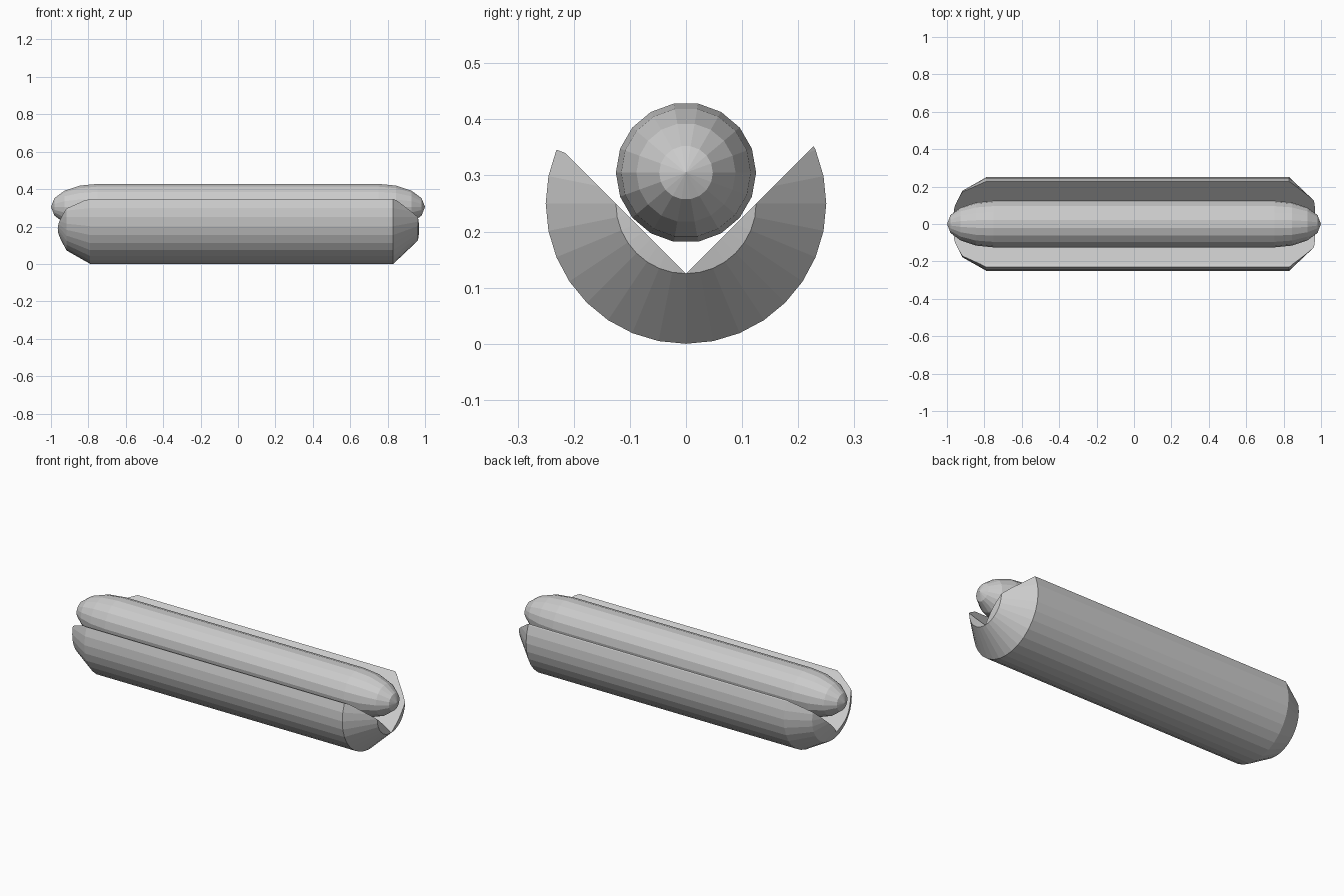
import bpy
import bmesh
from math import sin, cos, pi, radians

if "Cube" in bpy.data.objects:
    bpy.data.objects.remove(bpy.data.objects["Cube"])


def make_object(name, bm):
    bmesh.ops.recalc_face_normals(bm, faces=bm.faces)
    mesh = bpy.data.meshes.new(name)
    bm.to_mesh(mesh)
    bm.free()
    obj = bpy.data.objects.new(name, mesh)
    bpy.context.collection.objects.link(obj)
    return obj


def lathe_x(name, stations, sides, z, offset=0.0):
    """Closed solid turned around the x direction; stations are (x, radius)."""
    bm = bmesh.new()
    rings = []
    for x, r in stations:
        if r == 0:
            rings.append([bm.verts.new((x, 0, z))] * sides)
        else:
            angles = [2 * pi * i / sides + offset for i in range(sides)]
            rings.append([bm.verts.new((x, r * sin(a), z - r * cos(a))) for a in angles])
    for a, b in zip(rings, rings[1:]):
        for i in range(sides):
            j = (i + 1) % sides
            quad = list(dict.fromkeys((a[i], a[j], b[j], b[i])))
            bm.faces.new(quad)
    return make_object(name, bm)


# Bun: long roll with a rounded left end and a bevelled right end
bun = lathe_x("bun", [(-1.01, 0), (-0.917, 0.178), (-0.79, 0.25),
                      (0.83, 0.25), (0.962, 0.125), (0.985, 0)], 32, 0.25)

# V-shaped cutter that opens the bun, with a small nick on the front lip
profile = [(0, 0.125), (0.45, 0.575), (-0.45, 0.575), (-0.45, 0.429), (-0.215, 0.34)]
bm = bmesh.new()
face = bm.faces.new([bm.verts.new((-1.2, y, z)) for y, z in profile])
out = bmesh.ops.extrude_face_region(bm, geom=[face])
bmesh.ops.translate(bm, vec=(2.4, 0, 0),
                    verts=[v for v in out["geom"] if isinstance(v, bmesh.types.BMVert)])
cutter = make_object("slot_cutter", bm)

cut = bun.modifiers.new("slot", "BOOLEAN")
cut.operation = "DIFFERENCE"
cut.solver = "EXACT"
cut.object = cutter
bpy.context.view_layer.objects.active = bun
bpy.ops.object.modifier_apply(modifier=cut.name)
bpy.data.objects.remove(cutter)

# Sausage: capsule with stretched domed ends
dome = [(0.75 + 0.25 * sin(radians(a)), 0.125 * cos(radians(a))) for a in (0, 22.5, 45, 67.5)]
dome.append((1.0, 0))
lathe_x("sausage", [(-x, r) for x, r in reversed(dome)] + dome, 18, 0.305, radians(10))
